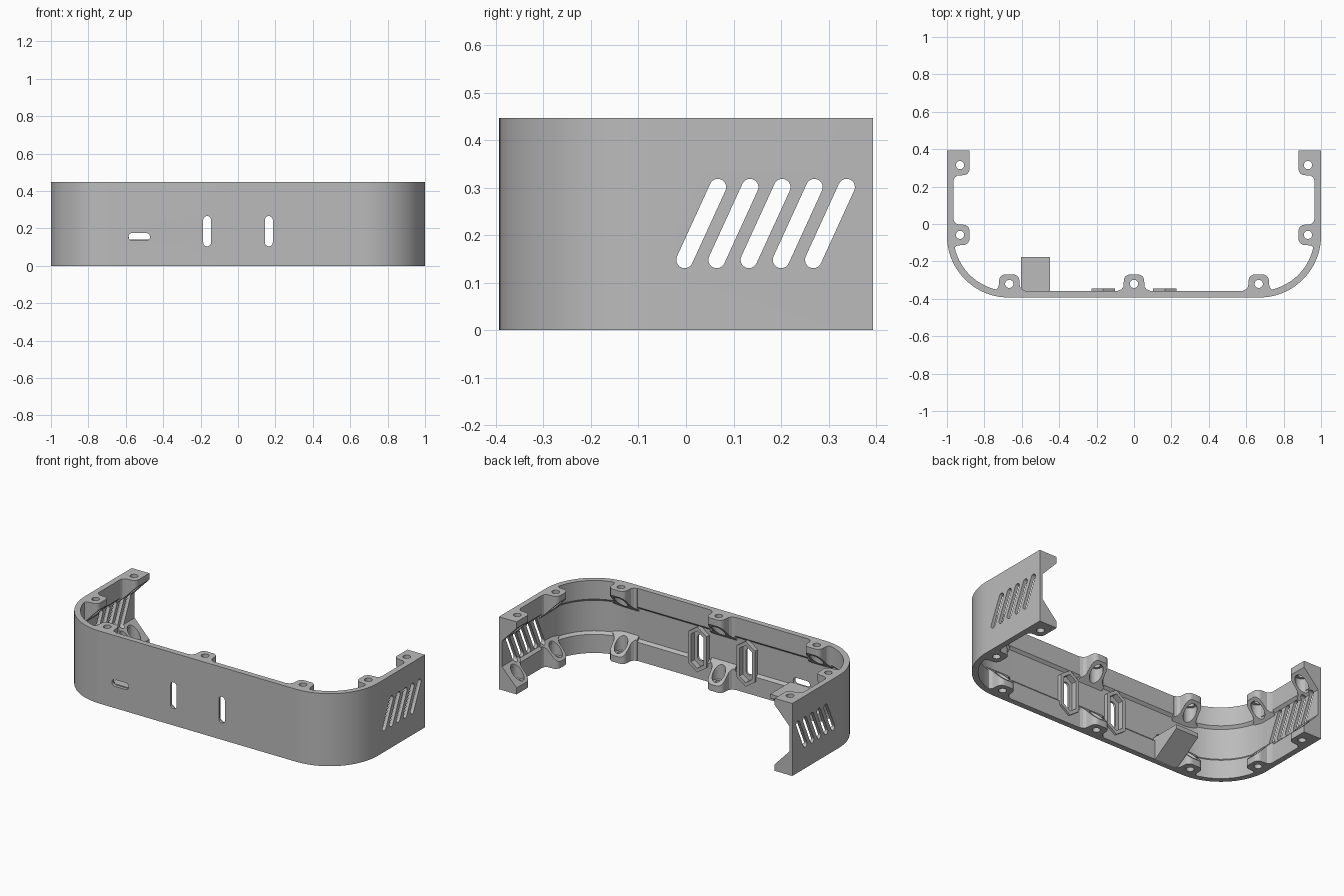
import bpy, bmesh, math
from mathutils import Vector

cube = bpy.data.objects.get("Cube")
if cube:
    bpy.data.objects.remove(cube, do_unlink=True)

HEIGHT, DEPTH, RADIUS = 0.447, 0.393, 0.33
WALL, THIN = 0.035, 0.02

grey = bpy.data.materials.new("plain grey")
grey.use_nodes = True
grey.diffuse_color = (0.5, 0.5, 0.5, 1)
grey.node_tree.nodes["Principled BSDF"].inputs["Base Color"].default_value = (0.5, 0.5, 0.5, 1)


def finish(name, bm):
    bmesh.ops.recalc_face_normals(bm, faces=bm.faces)
    mesh = bpy.data.meshes.new(name)
    bm.to_mesh(mesh)
    bm.free()
    mesh.materials.append(grey)
    obj = bpy.data.objects.new(name, mesh)
    bpy.context.collection.objects.link(obj)
    return obj


def prism(name, outline, place, start, end):
    """Extrude a 2D outline; end may be a function of (a, b) for a sloped cap."""
    bm = bmesh.new()
    top = end if callable(end) else (lambda a, b: end)
    low = [bm.verts.new(place(a, b, start)) for a, b in outline]
    high = [bm.verts.new(place(a, b, top(a, b))) for a, b in outline]
    bm.faces.new(low)
    bm.faces.new(high)
    for i in range(len(low)):
        j = (i + 1) % len(low)
        bm.faces.new((low[i], low[j], high[j], high[i]))
    return finish(name, bm)


def arc(cx, cy, r, a0, a1, n):
    return [(cx + r * math.cos(math.radians(a0 + (a1 - a0) * i / n)),
             cy + r * math.sin(math.radians(a0 + (a1 - a0) * i / n))) for i in range(n + 1)]


def stadium(p, q, r):
    t = math.degrees(math.atan2(q[1] - p[1], q[0] - p[0]))
    return arc(*q, r, t - 90, t + 90, 12) + arc(*p, r, t + 90, t + 270, 12)


def circle(r):
    return arc(0, 0, r, 0, 360, 32)[:-1]


def along_x(a, b, d):
    return Vector((d, a, b))


def along_y(a, b, d):
    return Vector((a, d, b))


def cut(obj, cutters):
    bpy.context.view_layer.objects.active = obj
    for c in cutters:
        mod = obj.modifiers.new("cut", "BOOLEAN")
        mod.operation, mod.solver, mod.object = "DIFFERENCE", "EXACT", c
        bpy.ops.object.modifier_apply(modifier=mod.name)


def smooth(obj):
    bpy.ops.object.select_all(action="DESELECT")
    obj.select_set(True)
    bpy.context.view_layer.objects.active = obj
    bpy.ops.object.shade_smooth_by_angle(angle=math.radians(30))


def discard(objs):
    for o in objs:
        bpy.data.objects.remove(o, do_unlink=True)


# U-shaped wall: a banded section swept round the outline
section = [(0, 0), (WALL, 0), (WALL, 0.115), (THIN, 0.13),
           (THIN, HEIGHT - 0.13), (WALL, HEIGHT - 0.115), (WALL, HEIGHT), (0, HEIGHT)]


def u_path(d):
    cx, cy, r = 1 - RADIUS, RADIUS - DEPTH, RADIUS - d
    return ([(-1 + d, DEPTH)] + arc(-cx, cy, r, 180, 270, 28)
            + arc(cx, cy, r, 270, 360, 28) + [(1 - d, DEPTH)])


bm = bmesh.new()
rails = [[bm.verts.new((x, y, z)) for x, y in u_path(d)] for d, z in section]
for k, rail in enumerate(rails):
    nxt = rails[(k + 1) % len(rails)]
    for i in range(len(rail) - 1):
        bm.faces.new((rail[i], rail[i + 1], nxt[i + 1], nxt[i]))
for end in (0, -1):
    bm.faces.new([rail[end] for rail in rails])
wall = finish("wall", bm)

# Cutters for the slanted vents and front slots
vents = [prism("vent_cutter", stadium((y, 0.148), (y + 0.07, 0.301), 0.0175), along_x, -1.1, 1.1)
         for y in [-0.003 + 0.0677 * i for i in range(5)]]
slots = [prism("slot_cutter", stadium((x, 0.125), (x, 0.245), 0.021), along_y, -0.5, -0.3)
         for x in (-0.165, 0.165)]
slots.append(prism("port_cutter", stadium((-0.564, 0.155), (-0.491, 0.155), 0.021),
                   along_y, -0.5, -0.34))


# Pointed frames behind the two upright slots
def hexagon(cx, half_width, half_height):
    shoulder = half_height - half_width * 0.7
    cz = 0.185
    return [(cx, cz + half_height), (cx + half_width, cz + shoulder),
            (cx + half_width, cz - shoulder), (cx, cz - half_height),
            (cx - half_width, cz - shoulder), (cx - half_width, cz + shoulder)]


pockets = []
for side, x in (("right", -0.165), ("left", 0.165)):
    frame = prism(side + "_slot_frame", hexagon(x, 0.063, 0.14), along_y, -0.38, -0.345)
    pocket = prism("pocket_cutter", hexagon(x, 0.042, 0.115), along_y, -0.379, -0.3)
    cut(frame, [pocket] + slots[:2])
    pockets.append(pocket)

cut(wall, vents + slots + pockets)
smooth(wall)

# Screw bosses, sloped back to the wall, with a hole and a wide recess
BASE = -0.058
foot = [(-0.085, BASE), (-0.085, -0.036), (-0.068, -0.03), (-0.057, -0.015)]
tip = arc(-0.022, 0.018, 0.032, 180, 90, 8)
round_boss = foot + tip + [(-u, v) for u, v in reversed(foot + tip)]
end_boss = foot + tip + [(DEPTH - 0.315, 0.05), (DEPTH - 0.315, BASE)]


def slope(u, v):
    return 0.04 + (0.05 - v) * 1.05


def boss(name, outline, cx, cy, side, upper, extra):
    def place(u, v, h):
        z = HEIGHT - h if upper else h
        if side:
            return Vector((cx - side * v, cy + u, z))
        return Vector((cx + u, cy + v, z))
    body = prism(name, outline, place, 0, slope)
    tools = [prism("hole_cutter", circle(0.022), place, -0.1, 0.1),
             prism("recess_cutter", circle(0.038), place, 0.04, 0.3)]
    cut(body, tools + extra)
    discard(tools)
    smooth(body)


for upper in (False, True):
    level = "upper" if upper else "lower"
    boss(level + "_middle_boss", round_boss, 0, -0.32, 0, upper, [])
    for s, side in ((-1, "right"), (1, "left")):
        prefix = level + "_" + side
        boss(prefix + "_front_boss", round_boss, s * 0.667, -0.32, 0, upper, [])
        boss(prefix + "_corner_boss", round_boss, s * 0.93, -0.058, s, upper, vents)
        boss(prefix + "_end_boss", end_boss, s * 0.93, 0.315, s, upper, vents)

# Wedge shelf under the port opening
prism("port_shelf", [(-0.375, 0), (-0.355, 0), (-0.177, 0.115), (-0.177, 0.14), (-0.375, 0.14)],
      along_x, -0.605, -0.45)

discard(vents + slots + pockets)
